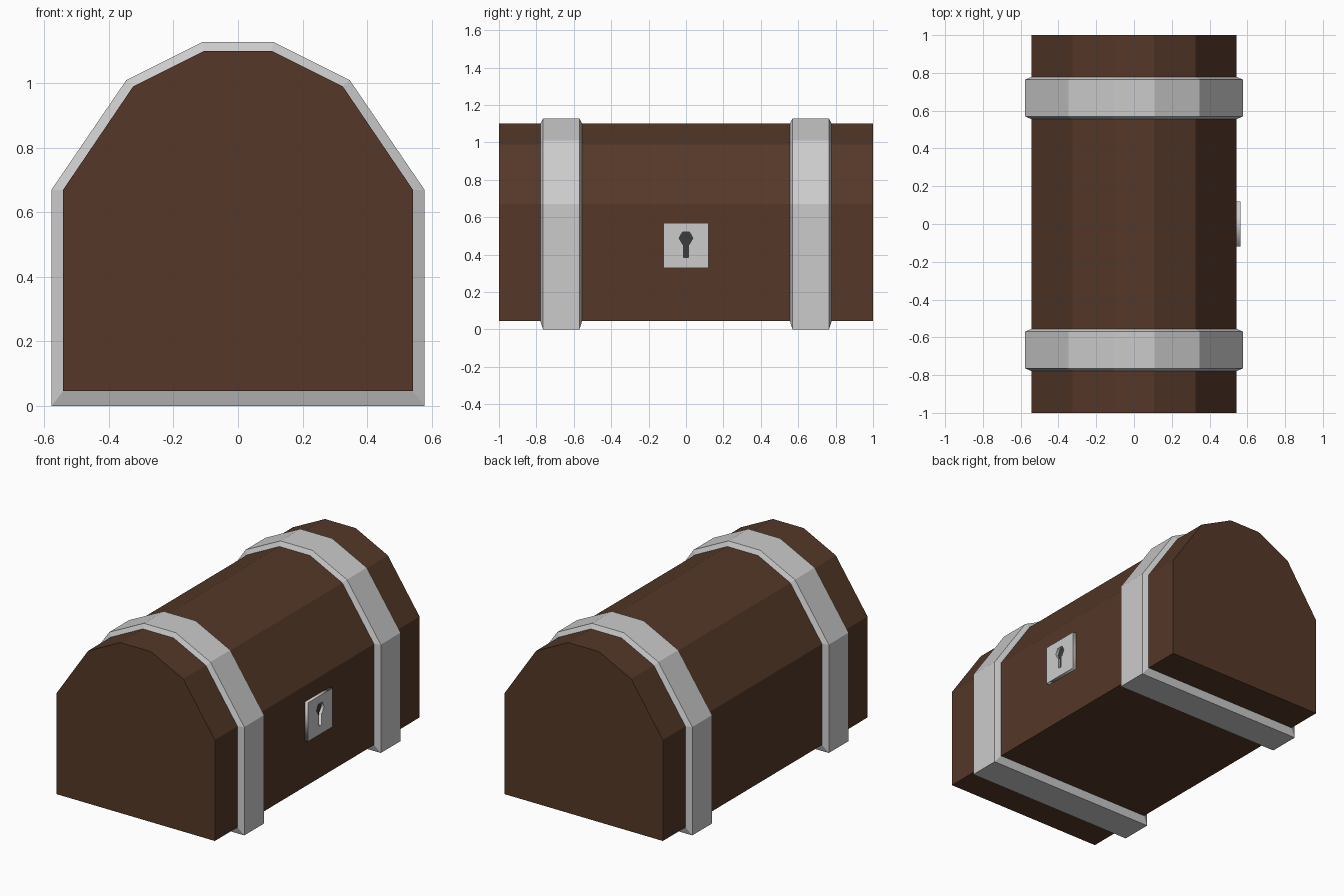
import bpy, bmesh, math

if "Cube" in bpy.data.objects:
    bpy.data.objects.remove(bpy.data.objects["Cube"])


def material(name, rgb):
    m = bpy.data.materials.new(name)
    m.diffuse_color = (*rgb, 1)
    m.use_nodes = True
    m.node_tree.nodes["Principled BSDF"].inputs["Base Color"].default_value = m.diffuse_color
    return m


wood = material("dark_wood", (0.09, 0.04, 0.021))
dark = material("keyhole_dark", (0.045, 0.045, 0.045))


def mirrored(half):
    # right half outline (bottom to top) closed by its mirror image
    return half + [(-x, z) for x, z in reversed(half)]


def loft(name, rings, caps, mat=None):
    # rings: list of (y, outline in xz)
    bm = bmesh.new()
    loops = [[bm.verts.new((x, y, z)) for x, z in outline] for y, outline in rings]
    n = len(loops[0])
    for a, b in zip(loops, loops[1:]):
        for i in range(n):
            j = (i + 1) % n
            bm.faces.new((a[j], a[i], b[i], b[j]))
    if caps:
        bm.faces.new(loops[0])
        bm.faces.new(loops[-1][::-1])
    me = bpy.data.meshes.new(name)
    bm.to_mesh(me)
    bm.free()
    ob = bpy.data.objects.new(name, me)
    bpy.context.collection.objects.link(ob)
    if mat:
        me.materials.append(mat)
    return ob


body = mirrored([(0.542, 0.046), (0.542, 0.67), (0.325, 0.99), (0.105, 1.10)])
outer = mirrored([(0.578, 0.0), (0.578, 0.67), (0.346, 1.01), (0.109, 1.128)])

# Chest body with faceted barrel lid
loft("chest_body", [(-1, body), (1, body)], True, wood)

# Metal straps with sloped edges
for name, c in (("front_strap", -0.667), ("back_strap", 0.667)):
    loft(name, [(c - 0.112, body), (c - 0.097, outer),
                (c + 0.097, outer), (c + 0.112, body)], False)

# Lock plate with a cut-through keyhole
square = [(-0.12, 0.33), (0.12, 0.33), (0.12, 0.57), (-0.12, 0.57)]
keyhole = mirrored([(0.013, 0.385), (0.013, 0.455), (0.018, 0.455),
                    (0.037, 0.488), (0.019, 0.521)])
cu = bpy.data.curves.new("lock_plate", 'CURVE')
cu.dimensions = '2D'
cu.fill_mode = 'BOTH'
cu.extrude = 0.0115
for pts in (square, keyhole):
    sp = cu.splines.new('POLY')
    sp.points.add(len(pts) - 1)
    for p, (u, v) in zip(sp.points, pts):
        p.co = (u, v, 0, 1)
    sp.use_cyclic_u = True
plate = bpy.data.objects.new("lock_plate", cu)
plate.location.x = 0.5515
plate.rotation_euler = (math.pi / 2, 0, math.pi / 2)
bpy.context.collection.objects.link(plate)
bpy.context.view_layer.objects.active = plate
plate.select_set(True)
bpy.ops.object.convert(target='MESH')

# Dark floor behind the keyhole
bm = bmesh.new()
bm.faces.new([bm.verts.new((0.545, y, z)) for y, z in keyhole])
me = bpy.data.meshes.new("keyhole_floor")
bm.to_mesh(me)
bm.free()
me.materials.append(dark)
bpy.context.collection.objects.link(bpy.data.objects.new("keyhole_floor", me))
